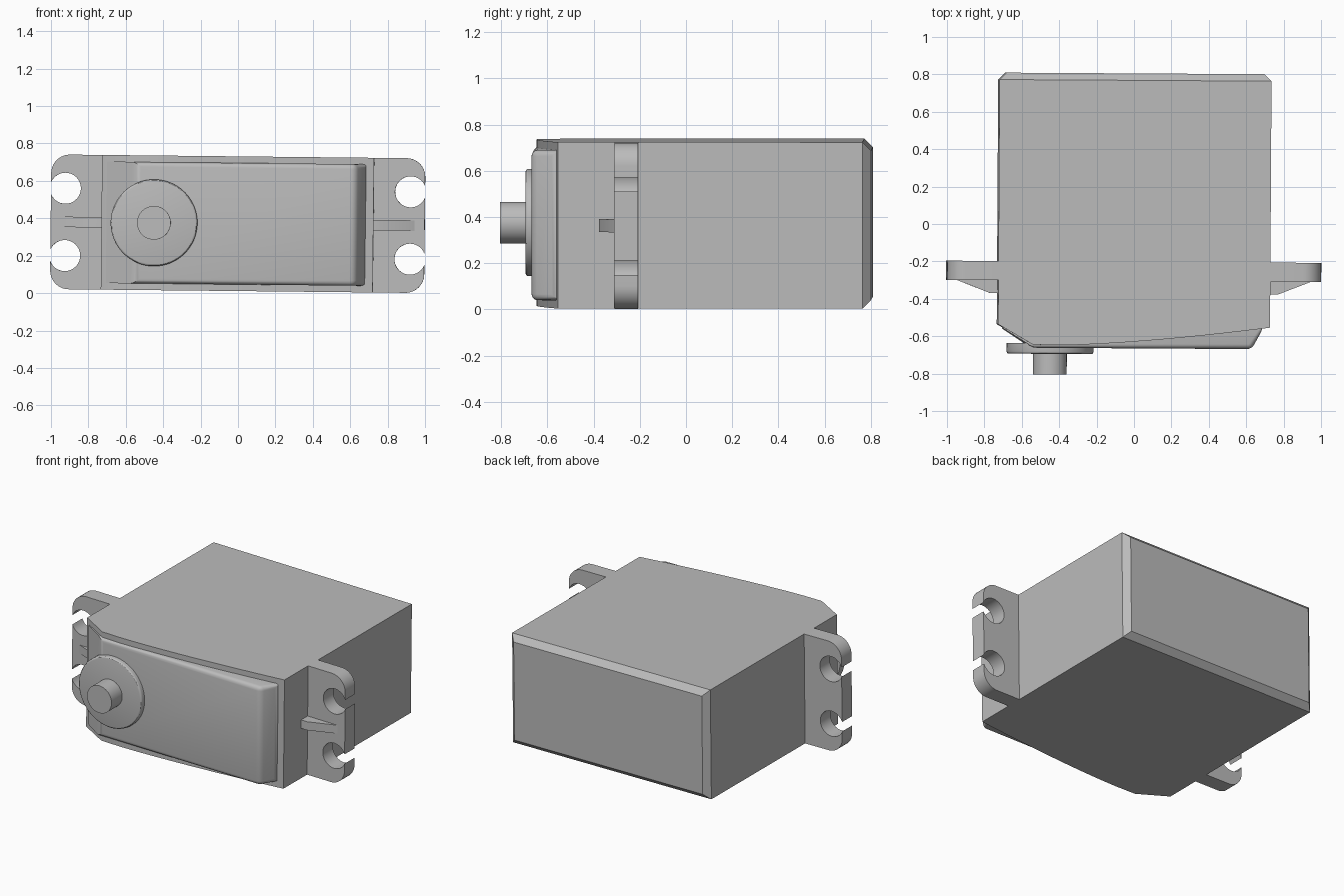
import bpy, bmesh
from math import sin, cos, pi, acos, radians
from mathutils import Matrix

if "Cube" in bpy.data.objects:
    bpy.data.objects.remove(bpy.data.objects["Cube"])

# Single grey plastic
grey = bpy.data.materials.new("grey_plastic")
grey.use_nodes = True
grey.diffuse_color = (0.5, 0.5, 0.5, 1)
grey.node_tree.nodes["Principled BSDF"].inputs["Base Color"].default_value = (0.5, 0.5, 0.5, 1)

HALF = 0.36   # half height of the case
PLACE = (Matrix.Translation((0, 0, 0.371)) @ Matrix.Rotation(0.0105, 4, 'Y')
         @ Matrix.Rotation(-0.006, 4, 'Z'))


def arc(cx, cy, r, a0, a1, n):
    return [(cx + r * cos(a0 + (a1 - a0) * i / n), cy + r * sin(a0 + (a1 - a0) * i / n))
            for i in range(n + 1)]


def prism(name, points, axis, lo, hi, bevel=0, rule=None, segments=1):
    """Extrude an outline along y or z, then bevel the edges that meet the rule."""
    bm = bmesh.new()
    place = (lambda p: (p[0], p[1], lo)) if axis == 'z' else (lambda p: (p[0], lo, p[1]))
    face = bm.faces.new([bm.verts.new(place(p)) for p in points])
    out = bmesh.ops.extrude_face_region(bm, geom=[face])
    step = (0, 0, hi - lo) if axis == 'z' else (0, hi - lo, 0)
    verts = [g for g in out["geom"] if isinstance(g, bmesh.types.BMVert)]
    bmesh.ops.translate(bm, vec=step, verts=verts)
    bmesh.ops.recalc_face_normals(bm, faces=bm.faces)
    if bevel:
        edges = [e for e in bm.edges if all(rule(v.co) for v in e.verts)]
        bmesh.ops.bevel(bm, geom=edges, offset=bevel, segments=segments,
                        profile=0.5, affect='EDGES', clamp_overlap=True)
    bm.transform(PLACE)
    mesh = bpy.data.meshes.new(name)
    bm.to_mesh(mesh)
    bm.free()
    mesh.materials.append(grey)
    obj = bpy.data.objects.new(name, mesh)
    bpy.context.collection.objects.link(obj)
    bpy.ops.object.select_all(action='DESELECT')
    obj.select_set(True)
    bpy.context.view_layer.objects.active = obj
    bpy.ops.object.shade_smooth_by_angle(angle=radians(30))
    return obj


# Case with a gently bowed front and a chamfered back
bow = [(-0.4 + 1.127 * i / 12, -0.65 + 0.1 * (i / 12) ** 1.5) for i in range(13)]
case = [(-0.727, 0.805), (-0.727, -0.54), (-0.54, -0.648)] + bow + [(0.727, 0.805)]
prism("case", case, 'z', -HALF, HALF, 0.037, lambda c: c.y > 0.8)

# Raised front cover with rounded front edges
cover = [(-0.70, -0.50), (-0.70, -0.562), (-0.545, -0.665), (0.63, -0.665),
         (0.69, -0.555), (0.69, -0.50)]
prism("front_cover", cover, 'z', -0.325, 0.325, 0.03,
      lambda c: c.x > -0.6 and c.y < -0.52, 4)

# Output boss and shaft
AXLE = -0.445
prism("output_boss", arc(AXLE, 0, 0.232, 0, 2 * pi, 64)[:-1], 'y', -0.64, -0.697,
      0.012, lambda c: c.y < -0.69, 3)
prism("output_shaft", arc(AXLE, 0, 0.09, 0, 2 * pi, 48)[:-1], 'y', -0.68, -0.807)

# Mounting ears with open screw holes, and their ribs
gap = acos(0.077 / 0.083)
ear = [(0.70, -HALF)] + arc(0.9, 0.1 - HALF, 0.1, -pi / 2, 0, 10)
for z in (-0.18, 0.18):
    ear += arc(0.923, z, 0.083, -gap, gap - 2 * pi, 32)
ear += arc(0.9, HALF - 0.1, 0.1, 0, pi / 2, 10) + [(0.70, HALF)]
rib = [(0.70, -0.28), (0.70, -0.373), (0.77, -0.373), (0.95, -0.303), (0.95, -0.28)]
for side, s in (("left", 1), ("right", -1)):
    prism(side + "_mounting_ear", [(s * x, z) for x, z in ear], 'y', -0.305, -0.202)
    prism(side + "_ear_rib", [(s * x, y) for x, y in rib], 'z', -0.028, 0.028)
